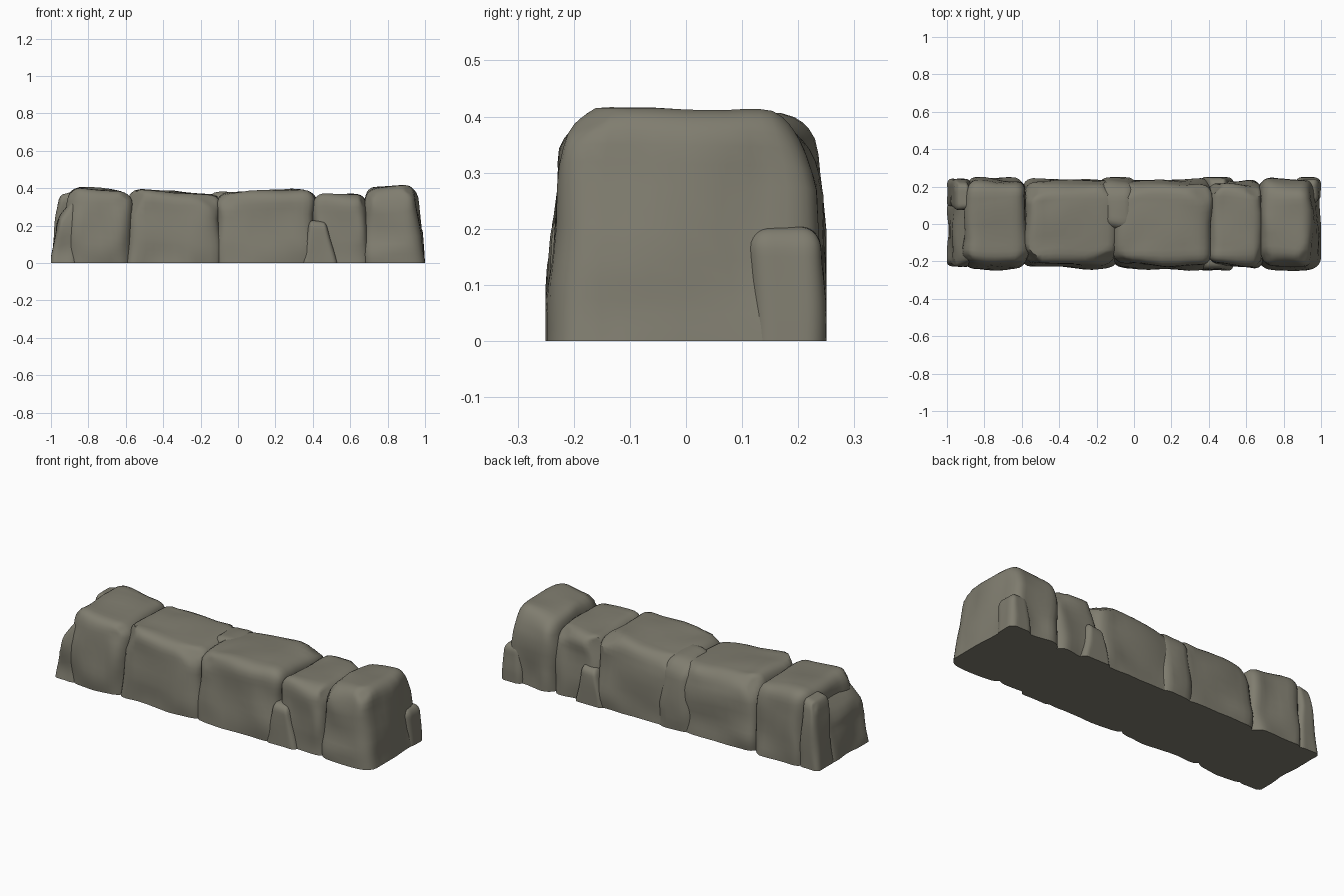
import bpy
import bmesh
import random
from mathutils import Vector, noise

cube = bpy.data.objects.get("Cube")
if cube:
    bpy.data.objects.remove(cube, do_unlink=True)

# Single weathered stone colour
stone_mat = bpy.data.materials.new("grey_brown_stone")
stone_mat.use_nodes = True
colour = (0.215, 0.205, 0.16, 1)
stone_mat.diffuse_color = colour
bsdf = stone_mat.node_tree.nodes["Principled BSDF"]
bsdf.inputs["Base Color"].default_value = colour
bsdf.inputs["Roughness"].default_value = 0.9

WALL_HEIGHT = 0.42


def lerp(a, b, t):
    return a + (b - a) * t


def chip_planes(rng, count):
    """Random planes that knock off upper corners and edges."""
    planes = []
    for _ in range(count):
        n = Vector((rng.choice((-1, 1)) * rng.uniform(0.2, 1),
                    rng.choice((-1, 1)) * rng.uniform(0.4, 1),
                    rng.uniform(0.1, 1)))
        reach = sum(abs(c) for c in n)
        planes.append((n, reach * rng.uniform(0.79, 0.89)))
    return planes


def stone(name, base_x, top_x, y, heights, seed, radius=0.06, chips=6, rough=0.022):
    """Rounded, chipped block: x range at base and top, y range, left and right height."""
    rng = random.Random(seed)
    planes = chip_planes(rng, chips)
    tall = max(heights)
    half = Vector(((base_x[1] - base_x[0]) / 2, (y[1] - y[0]) / 2, tall / 2))
    bm = bmesh.new()
    bmesh.ops.create_cube(bm, size=2)
    bmesh.ops.subdivide_edges(bm, edges=bm.edges[:], cuts=11, use_grid_fill=True)
    for v in bm.verts:
        # crowd the grid toward the edges, then round all but the base edge
        p = Vector([h * (1 if c > 0 else -1) * abs(c) ** 0.65 for c, h in zip(v.co, half)])
        q = Vector([max(-h + radius, min(h - radius, c)) for c, h in zip(p, half)])
        q.z = min(p.z, half.z - radius)
        d = p - q
        if d.length > radius:
            p = q + d.normalized() * radius
        u = Vector([c / h for c, h in zip(p, half)])
        for n, limit in planes:
            over = n.dot(u) - limit
            if over > 0:
                u -= n * (over / n.length_squared)
        # slope the top, lean the sides inward and roughen
        t = max(0, (u.z + 1) / 2)
        s = (u.x + 1) / 2
        x = lerp(lerp(base_x[0], top_x[0], t), lerp(base_x[1], top_x[1], t), s)
        z = t * lerp(heights[0], heights[1], s)
        lean = 1 - 0.15 * (z / WALL_HEIGHT) ** 2
        co = Vector((x, ((y[0] + y[1]) / 2 + u.y * half.y) * lean, z))
        wobble = noise.noise_vector(co * 6 + Vector((seed * 3.7, seed, 0))) * rough
        wobble.z *= t * 0.7
        co += wobble
        v.co = (max(-1, min(1, co.x)), max(-0.25, min(0.25, co.y)), max(0, co.z))
    bmesh.ops.recalc_face_normals(bm, faces=bm.faces[:])
    mesh = bpy.data.meshes.new(name)
    bm.to_mesh(mesh)
    bm.free()
    mesh.materials.append(stone_mat)
    obj = bpy.data.objects.new(name, mesh)
    bpy.context.collection.objects.link(obj)
    bpy.ops.object.select_all(action="DESELECT")
    obj.select_set(True)
    bpy.context.view_layer.objects.active = obj
    bpy.ops.object.shade_smooth_by_angle(angle=0.7)


# Main row of blocks, from the right end to the left end
stone("tall_block_right", (-0.91, -0.57), (-0.91, -0.575), (-0.24, 0.245), (0.408, 0.385), 1,
      radius=0.07)
stone("long_block_right", (-0.59, -0.09), (-0.58, -0.095), (-0.235, 0.235), (0.395, 0.365), 2)
stone("long_block_left", (-0.11, 0.42), (-0.11, 0.41), (-0.24, 0.235), (0.375, 0.395), 3)
stone("narrow_block", (0.40, 0.69), (0.40, 0.69), (-0.235, 0.23), (0.365, 0.37), 4)
stone("tall_block_left", (0.67, 1.0), (0.67, 0.945), (-0.24, 0.245), (0.39, 0.42), 5,
      radius=0.075)

# Infill stone between the two long blocks, at the back
stone("back_infill_stone", (-0.20, 0.03), (-0.19, 0.02), (-0.05, 0.25), (0.375, 0.38), 6,
      radius=0.085, chips=2)

# End stones on the right
stone("end_stone_front", (-1.0, -0.86), (-0.97, -0.86), (-0.23, 0.12), (0.22, 0.36), 7,
      radius=0.04, chips=4)
stone("end_stone_back", (-1.0, -0.87), (-0.955, -0.88), (0.09, 0.245), (0.36, 0.38), 8,
      radius=0.035, chips=3, rough=0.015)

# Low wedges that fill the joints
stone("front_wedge", (0.34, 0.535), (0.385, 0.475), (-0.25, -0.1), (0.225, 0.215), 9,
      radius=0.035, chips=2, rough=0.01)
stone("back_wedge", (0.35, 0.53), (0.40, 0.49), (0.1, 0.25), (0.2, 0.21), 10,
      radius=0.035, chips=2, rough=0.01)
stone("left_end_wedge", (0.86, 1.0), (0.88, 0.985), (0.11, 0.25), (0.21, 0.2), 11,
      radius=0.04, chips=2, rough=0.01)
